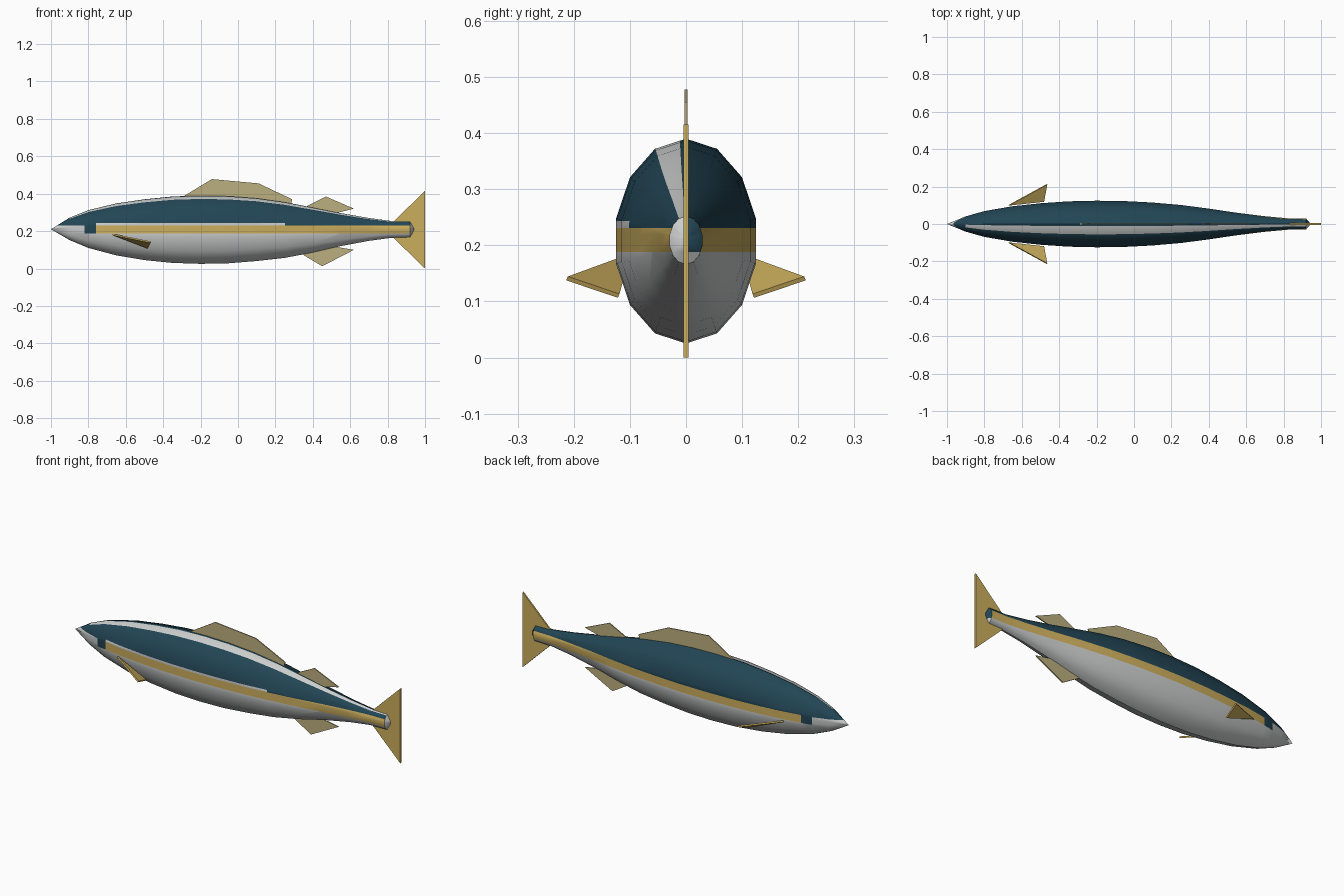
import bpy, bmesh, math
from mathutils import Vector

if "Cube" in bpy.data.objects:
    bpy.data.objects.remove(bpy.data.objects["Cube"], do_unlink=True)


def material(name, rgb):
    m = bpy.data.materials.new(name)
    m.use_nodes = True
    m.diffuse_color = (*rgb, 1)
    bsdf = m.node_tree.nodes["Principled BSDF"]
    bsdf.inputs["Base Color"].default_value = (*rgb, 1)
    bsdf.inputs["Roughness"].default_value = 0.7
    return m


TEAL = material("dark teal", (0.016, 0.060, 0.090))
SILVER = material("silver", (0.60, 0.61, 0.61))
GOLD = material("gold", (0.60, 0.42, 0.11))
PALE = material("pale gold", (0.50, 0.43, 0.21))


def finish(name, bm, mats):
    bmesh.ops.recalc_face_normals(bm, faces=bm.faces[:])
    mesh = bpy.data.meshes.new(name)
    bm.to_mesh(mesh)
    bm.free()
    for m in mats:
        mesh.materials.append(m)
    obj = bpy.data.objects.new(name, mesh)
    bpy.context.collection.objects.link(obj)
    return obj


# Body: x, top and bottom of each cross-section
SECTIONS = [(-0.9, .272, .152), (-0.8, .312, .110), (-0.65, .348, .070),
            (-0.5, .370, .045), (-0.35, .385, .030), (-0.2, .390, .025),
            (-0.05, .387, .028), (0.1, .376, .040), (0.25, .355, .057),
            (0.4, .326, .085), (0.55, .296, .120), (0.7, .270, .148),
            (0.82, .254, .164), (0.92, .252, .166)]
SIDES = 14


def ring(bm, x, top, bottom):
    h, mid = (top - bottom) / 2, (top + bottom) / 2
    pts = []
    for i in range(SIDES):
        a = 2 * math.pi * i / SIDES
        pts.append(Vector((x, -0.7 * h * math.sin(a), mid + h * math.cos(a))))
    pts.insert(1, pts[0].lerp(pts[1], 0.2))  # edge of the back stripe
    return [bm.verts.new(p) for p in pts]


def body():
    bm = bmesh.new()
    rings = [ring(bm, *s) for s in SECTIONS]
    nose = bm.verts.new((-1, 0, 0.21))
    stern = bm.verts.new((0.945, 0, 0.209))
    n = SIDES + 1
    for a, b in zip(rings, rings[1:]):
        for i in range(n):
            j = (i + 1) % n
            f = bm.faces.new((a[i], a[j], b[j], b[i]))
            f.material_index = 1 if i == 1 else 0
    for tip, r in ((nose, rings[0]), (stern, rings[-1])):
        for i in range(n):
            bm.faces.new((tip, r[i], r[(i + 1) % n]))

    # Cut the outlines of the painted bands
    cuts = [((0, 0, z), (0, 0, 1)) for z in (0.188, 0.220, 0.231, 0.243)]
    cuts += [((x, 0, 0), (1, 0, 0)) for x in (-0.82, -0.76)]
    for co, no in cuts:
        bmesh.ops.bisect_plane(bm, geom=bm.verts[:] + bm.edges[:] + bm.faces[:],
                               dist=1e-5, plane_co=co, plane_no=no)
    for f in bm.faces:
        c = f.calc_center_median()
        if f.material_index == 1:
            continue
        if c.x > 0.92:                                   # stern cap
            f.material_index = 0 if c.y > 0 and c.z > 0.19 else 1
        elif -0.82 < c.x < -0.76 and 0.188 < c.z < 0.231:  # cheek spot
            f.material_index = 0
        elif c.x > -0.76 and 0.188 < c.z < 0.231:        # side stripe
            f.material_index = 2
        elif c.z < 0.220 or (c.x < -0.76 and c.z < 0.231):
            f.material_index = 1
        elif c.z < 0.243 and c.y < 0 and -0.76 < c.x < 0.3:
            f.material_index = 1
    obj = finish("body", bm, [TEAL, SILVER, GOLD])
    bpy.ops.object.select_all(action="DESELECT")
    obj.select_set(True)
    bpy.context.view_layer.objects.active = obj
    bpy.ops.object.shade_smooth_by_angle(angle=math.radians(32))


def fin(name, points, mat, thickness):
    bm = bmesh.new()
    bm.faces.new([bm.verts.new(p) for p in points])
    obj = finish(name, bm, [mat])
    mod = obj.modifiers.new("Thickness", "SOLIDIFY")
    mod.thickness = thickness
    mod.offset = 0


def flat(outline):
    return [(x, 0, z) for x, z in outline]


body()

# Fins on the centre line
fin("dorsal_fin", flat([(-.30, .37), (-.29, .387), (-.14, .478), (.11, .455),
                        (.29, .37), (.28, .33)]), PALE, 0.006)
fin("rear_dorsal_fin", flat([(.37, .32), (.37, .335), (.47, .385), (.62, .32),
                             (.50, .29)]), PALE, 0.006)
fin("anal_fin", flat([(.34, .09), (.35, .072), (.45, .012), (.62, .10),
                      (.50, .12)]), PALE, 0.006)
fin("tail_fin", flat([(.82, .24), (1.0, .415), (1.0, .0), (.82, .175)]),
    GOLD, 0.009)

# Paired side fins
for side, s in (("left", 1), ("right", -1)):
    fin(side + "_side_fin", [(-.67, s * .10, .182), (-.465, s * .212, .141),
                             (-.482, s * .12, .110)], GOLD, 0.008)
